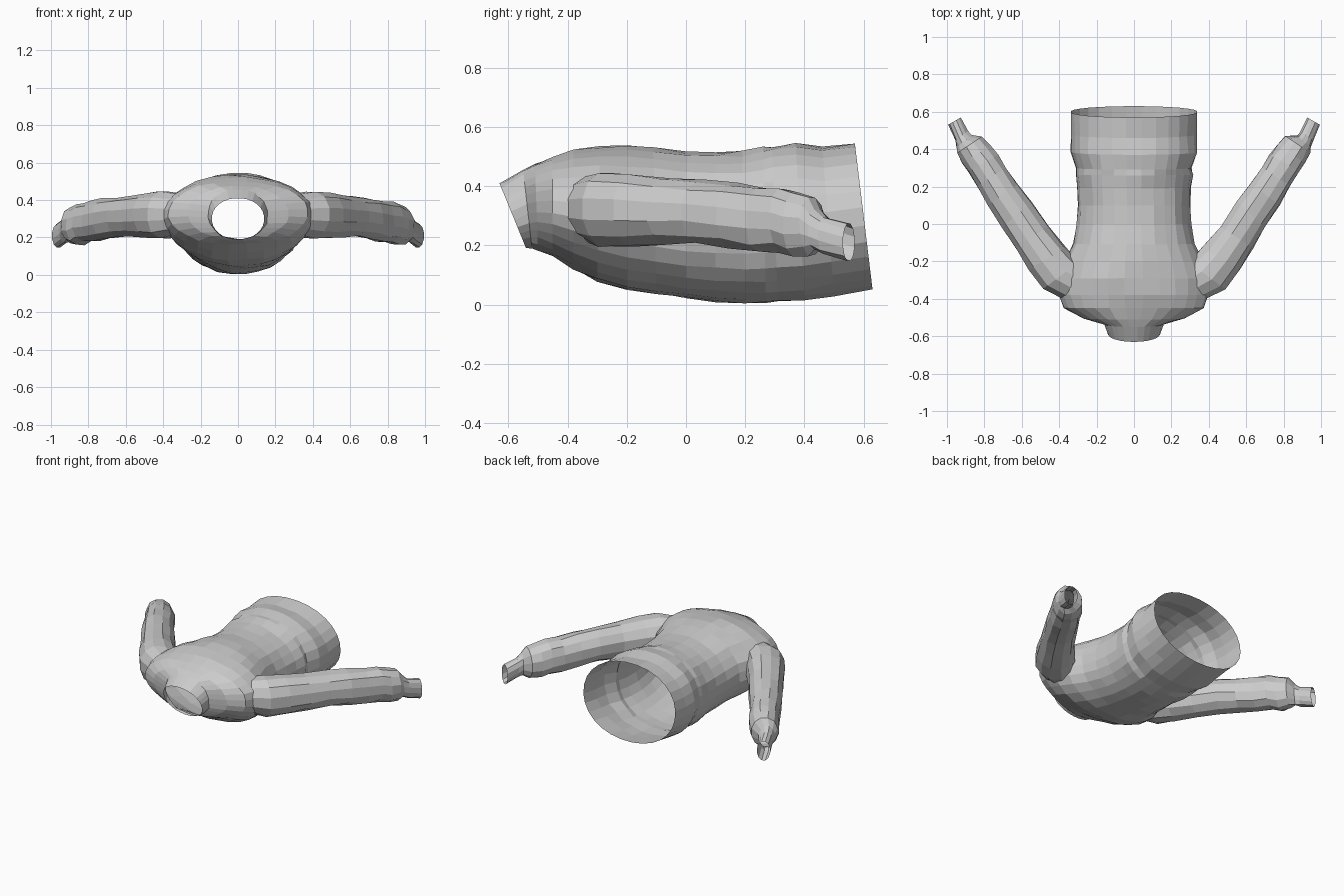
import bpy, bmesh, math, random
from mathutils import Vector

if "Cube" in bpy.data.objects:
    bpy.data.objects.remove(bpy.data.objects["Cube"])

random.seed(4)


def ring(c, a, b, n, exp, jitter):
    """Superellipse ring around c with half-axes a (sideways) and b (up)."""
    pts = []
    for i in range(n):
        t = 2 * math.pi * (i + 0.5) / n
        ct, st = math.cos(t), math.sin(t)
        u = math.copysign(abs(ct) ** (2 / exp), ct)
        v = math.copysign(abs(st) ** (2 / exp), st)
        pts.append((c + a * u + b * v) + (a * u + b * v).normalized() * random.uniform(-jitter, jitter))
    return pts


def loft(name, rings):
    """Closed tube through the rings, capped at both ends."""
    bm = bmesh.new()
    loops = [[bm.verts.new(p) for p in r] for r in rings]
    n = len(loops[0])
    for r0, r1 in zip(loops, loops[1:]):
        for i in range(n):
            j = (i + 1) % n
            bm.faces.new((r0[i], r0[j], r1[j], r1[i]))
    bm.faces.new(loops[0])
    bm.faces.new(loops[-1])
    bmesh.ops.recalc_face_normals(bm, faces=bm.faces)
    me = bpy.data.meshes.new(name)
    bm.to_mesh(me)
    bm.free()
    ob = bpy.data.objects.new(name, me)
    bpy.context.collection.objects.link(ob)
    return ob


# Torso sections from collar to hem: y top, z top, y bottom, z bottom, half width
torso = [
    (-0.63, 0.41, -0.54, 0.19, 0.14),
    (-0.55, 0.455, -0.52, 0.19, 0.16),
    (-0.51, 0.475, -0.50, 0.185, 0.27),
    (-0.45, 0.50, -0.45, 0.16, 0.375),
    (-0.38, 0.52, -0.38, 0.12, 0.40),
    (-0.29, 0.533, -0.30, 0.08, 0.40),
    (-0.20, 0.535, -0.20, 0.05, 0.37),
    (-0.11, 0.53, -0.10, 0.035, 0.325),
    (0.00, 0.515, 0.00, 0.02, 0.305),
    (0.10, 0.512, 0.10, 0.01, 0.30),
    (0.19, 0.517, 0.20, 0.005, 0.305),
    (0.26, 0.53, 0.27, 0.005, 0.315),
    (0.29, 0.535, 0.31, 0.008, 0.308),
    (0.37, 0.545, 0.40, 0.012, 0.338),
    (0.46, 0.532, 0.50, 0.03, 0.335),
    (0.57, 0.545, 0.63, 0.05, 0.34),
]
rings = []
for k, (yt, zt, yb, zb, hw) in enumerate(torso):
    end = k in (0, len(torso) - 1)
    rings.append(ring(Vector((0, (yt + yb) / 2, (zt + zb) / 2)), Vector((hw, 0, 0)),
                      Vector((0, (yt - yb) / 2, (zt - zb) / 2)), 28, 2.1, 0 if end else 0.005))
jacket = loft("jersey", rings)

# Sleeve sections from shoulder to cuff: outer x y, inner x y, z top, z bottom
sleeve = [
    (0.35, -0.42, 0.20, -0.26, 0.43, 0.22),
    (0.49, -0.35, 0.29, -0.20, 0.45, 0.195),
    (0.565, -0.245, 0.365, -0.125, 0.445, 0.195),
    (0.635, -0.13, 0.46, -0.01, 0.43, 0.20),
    (0.705, -0.02, 0.55, 0.12, 0.42, 0.205),
    (0.78, 0.10, 0.62, 0.215, 0.41, 0.19),
    (0.84, 0.20, 0.68, 0.305, 0.40, 0.175),
    (0.89, 0.28, 0.725, 0.37, 0.39, 0.175),
    (0.92, 0.325, 0.765, 0.42, 0.38, 0.155),
    (0.945, 0.38, 0.81, 0.47, 0.365, 0.165),
    (0.947, 0.41, 0.87, 0.475, 0.32, 0.18),
    (0.96, 0.445, 0.89, 0.495, 0.30, 0.17),
    (0.995, 0.53, 0.925, 0.57, 0.275, 0.145),
]
bpy.context.view_layer.objects.active = jacket
for side, name in ((1, "sleeve_right"), (-1, "sleeve_left")):
    rings = []
    for k, (ox, oy, ix, iy, zt, zb) in enumerate(sleeve):
        o, i = Vector((ox * side, oy, 0)), Vector((ix * side, iy, 0))
        end = k in (0, len(sleeve) - 1)
        rings.append(ring((o + i) / 2 + Vector((0, 0, (zt + zb) / 2)), (o - i) / 2,
                          Vector((0, 0, (zt - zb) / 2)), 12, 2.1, 0 if end else 0.006))
    arm = loft(name, rings)
    # Join the sleeve to the torso as one skin
    mod = jacket.modifiers.new("join", 'BOOLEAN')
    mod.operation = 'UNION'
    mod.solver = 'EXACT'
    mod.object = arm
    bpy.ops.object.modifier_apply(modifier=mod.name)
    bpy.data.objects.remove(arm)

# Open the collar, hem and cuffs
openings = [Vector((0, -0.585, 0.30)), Vector((0, 0.60, 0.2975)),
            Vector((0.96, 0.55, 0.21)), Vector((-0.96, 0.55, 0.21))]
bm = bmesh.new()
bm.from_mesh(jacket.data)
caps = [f for f in bm.faces
        if len(f.verts) >= 8 and any((f.calc_center_median() - c).length < 0.03 for c in openings)]
bmesh.ops.delete(bm, geom=caps, context='FACES')
bm.to_mesh(jacket.data)
bm.free()
